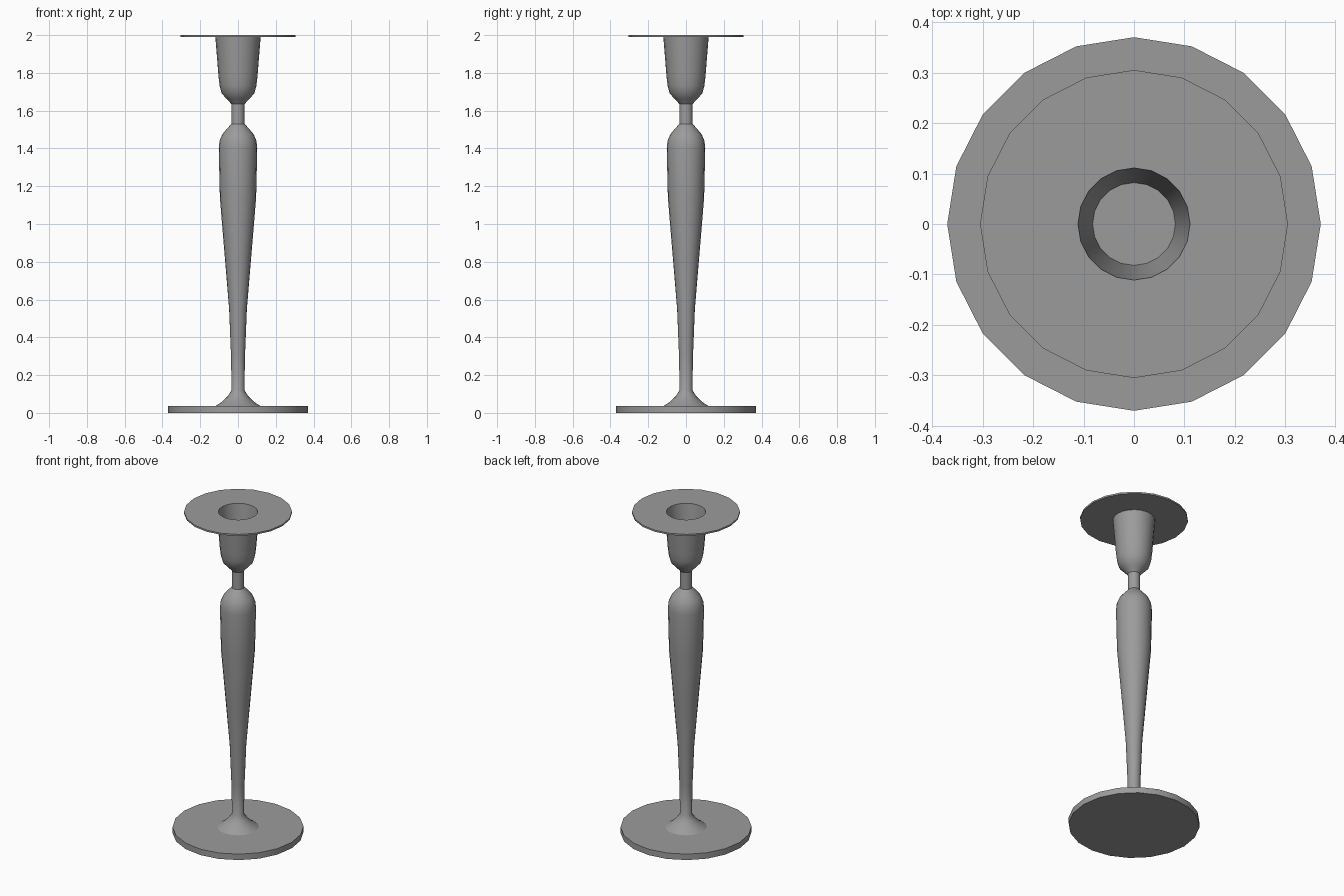
import bpy, bmesh
from math import cos, sin, pi, radians

SIDES = 20

cube = bpy.data.objects.get("Cube")
if cube:
    bpy.data.objects.remove(cube, do_unlink=True)

metal = bpy.data.materials.new("grey metal")
metal.use_nodes = True
GREY = (0.33, 0.33, 0.33, 1)
metal.diffuse_color = GREY
metal.node_tree.nodes["Principled BSDF"].inputs["Base Color"].default_value = GREY


def lathe(name, profile, cap_start=False, cap_end=False):
    """Spin (radius, height) points about z, with optional end caps."""
    bm = bmesh.new()
    rings = [[bm.verts.new((r * cos(2 * pi * i / SIDES), r * sin(2 * pi * i / SIDES), z))
              for i in range(SIDES)] for r, z in profile]
    for low, high in zip(rings, rings[1:]):
        for i in range(SIDES):
            j = (i + 1) % SIDES
            bm.faces.new((low[i], low[j], high[j], high[i]))
    if cap_start:
        bm.faces.new(rings[0][::-1])
    if cap_end:
        bm.faces.new(rings[-1])
    mesh = bpy.data.meshes.new(name)
    bm.to_mesh(mesh)
    bm.free()
    obj = bpy.data.objects.new(name, mesh)
    bpy.context.collection.objects.link(obj)
    mesh.materials.append(metal)
    bpy.ops.object.select_all(action='DESELECT')
    obj.select_set(True)
    bpy.context.view_layer.objects.active = obj
    bpy.ops.object.shade_smooth_by_angle(angle=radians(35))
    return obj


# Flat round foot
lathe("base", [(0.37, 0), (0.37, 0.037)], cap_start=True, cap_end=True)

# Flared foot, tapering stem, shoulder and neck
lathe("stem", [(0.118, 0.037), (0.085, 0.058), (0.055, 0.088), (0.034, 0.12),
               (0.037, 0.3), (0.047, 0.55), (0.072, 0.85), (0.096, 1.14),
               (0.102, 1.4), (0.098, 1.44), (0.083, 1.475), (0.058, 1.505),
               (0.035, 1.53), (0.035, 1.635)])

# Cup outside, thin drip plate, then the candle socket with its floor
lathe("cup", [(0.035, 1.635), (0.06, 1.663), (0.086, 1.69), (0.097, 1.73),
              (0.103, 1.78), (0.12, 1.99), (0.305, 1.99), (0.305, 2.0),
              (0.111, 2.0), (0.082, 1.74)], cap_end=True)
